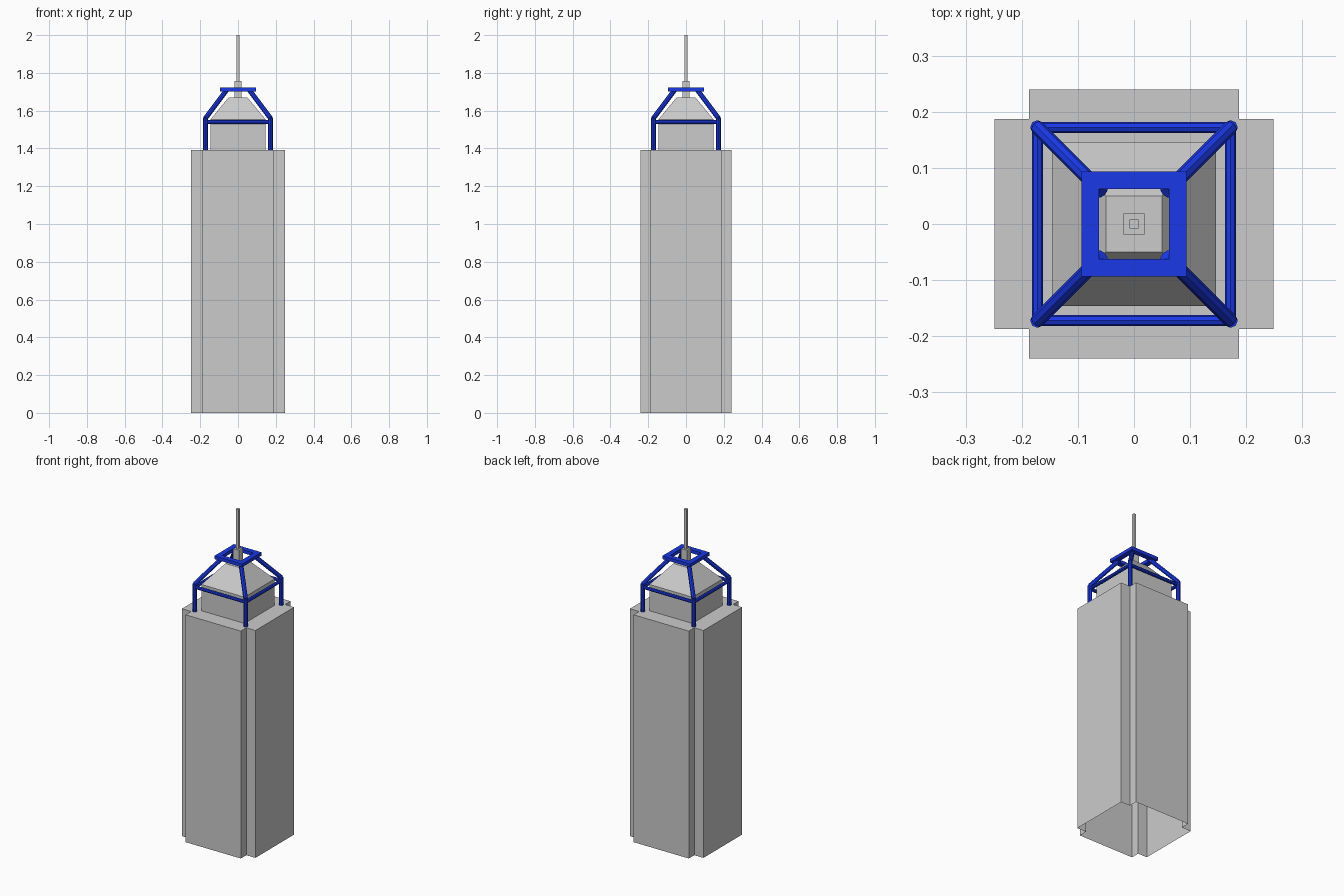
import bpy, bmesh
from mathutils import Vector

if "Cube" in bpy.data.objects:
    bpy.data.objects.remove(bpy.data.objects["Cube"])

blue = bpy.data.materials.new("blue_paint")
blue.diffuse_color = (0.01, 0.04, 0.8, 1)
blue.use_nodes = True
blue.node_tree.nodes["Principled BSDF"].inputs["Base Color"].default_value = blue.diffuse_color


def finish(name, bm, mat=None):
    bmesh.ops.recalc_face_normals(bm, faces=bm.faces)
    me = bpy.data.meshes.new(name)
    bm.to_mesh(me)
    bm.free()
    ob = bpy.data.objects.new(name, me)
    bpy.context.collection.objects.link(ob)
    if mat:
        me.materials.append(mat)
    return ob


def square(bm, h, z):
    return [bm.verts.new((x * h, y * h, z)) for x, y in ((-1, -1), (1, -1), (1, 1), (-1, 1))]


def bridge(bm, a, b):
    n = len(a)
    for i in range(n):
        j = (i + 1) % n
        bm.faces.new((a[i], a[j], b[j], b[i]))


def frustum(name, h0, h1, z0, z1):
    bm = bmesh.new()
    a, b = square(bm, h0, z0), square(bm, h1, z1)
    bridge(bm, a, b)
    bm.faces.new(a)
    bm.faces.new(b)
    return finish(name, bm)


def tube(name, p, q, r):
    p, q = Vector(p), Vector(q)
    d = q - p
    bm = bmesh.new()
    bmesh.ops.create_cone(bm, cap_ends=True, segments=8, radius1=r, radius2=r, depth=d.length)
    rot = d.to_track_quat('Z', 'Y').to_matrix().to_4x4()
    bm.transform(rot)
    bmesh.ops.translate(bm, verts=bm.verts, vec=(p + q) / 2)
    return finish(name, bm, blue)


# Tower shaft: cross-shaped plan, closed roof, open underside
X, Y, N, TOP = 0.249, 0.24, 0.187, 1.392
plan = [(X, -N), (X, N), (N, N), (N, Y), (-N, Y), (-N, N),
        (-X, N), (-X, -N), (-N, -N), (-N, -Y), (N, -Y), (N, -N)]
bm = bmesh.new()
low = [bm.verts.new((x, y, 0)) for x, y in plan]
high = [bm.verts.new((x, y, TOP)) for x, y in plan]
bridge(bm, low, high)
bm.faces.new(high)
finish("tower_shaft", bm)

# Penthouse, sloped roof and spire
frustum("penthouse", 0.146, 0.146, TOP, 1.553)
frustum("sloped_roof", 0.146, 0.05, 1.553, 1.67)
frustum("spire_base", 0.019, 0.019, 1.67, 1.757)
frustum("spire", 0.008, 0.008, 1.757, 2.0)

# Blue crown frame: corner posts, eave beams and leaning struts
C, E, ZE = 0.172, 0.058, 1.56
corners = [(-1, -1), (1, -1), (1, 1), (-1, 1)]
for i, (x, y) in enumerate(corners):
    nx, ny = corners[(i + 1) % 4]
    tube("crown_post", (x * C, y * C, TOP), (x * C, y * C, ZE), 0.013)
    tube("crown_beam", (x * C, y * C, 1.54), (nx * C, ny * C, 1.54), 0.01)
    tube("crown_strut", (x * C, y * C, ZE), (x * E, y * E, 1.712), 0.013)

# Flat square ring on top of the struts
bm = bmesh.new()
loops = [square(bm, h, z) for h, z in ((0.094, 1.702), (0.094, 1.722), (0.0625, 1.722), (0.0625, 1.702))]
for i in range(4):
    bridge(bm, loops[i], loops[(i + 1) % 4])
finish("crown_ring", bm, blue)
